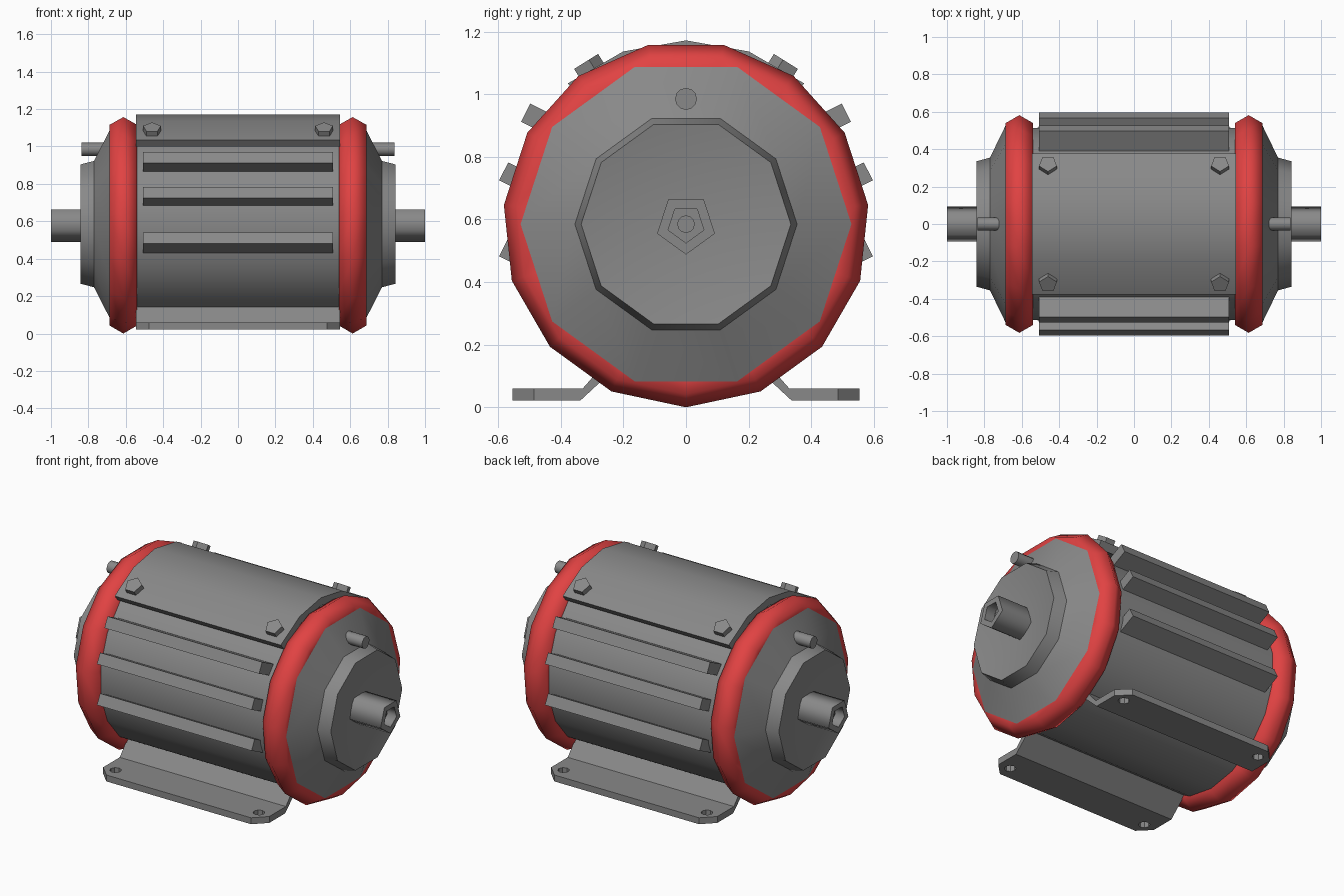
import bpy, bmesh, math
from mathutils import Matrix, Vector

if "Cube" in bpy.data.objects:
    bpy.data.objects.remove(bpy.data.objects["Cube"])

C = 0.585  # height of the motor axis


def material(name, rgb):
    m = bpy.data.materials.new(name)
    m.diffuse_color = (*rgb, 1)
    m.use_nodes = True
    m.node_tree.nodes["Principled BSDF"].inputs["Base Color"].default_value = m.diffuse_color
    return m


GREY = material("steel grey", (0.25, 0.25, 0.25))
RED = material("ring red", (0.75, 0.055, 0.055))


def finish(name, bm, mat=GREY, smooth=40):
    bmesh.ops.remove_doubles(bm, verts=bm.verts, dist=1e-5)
    bmesh.ops.recalc_face_normals(bm, faces=bm.faces)
    me = bpy.data.meshes.new(name)
    bm.to_mesh(me)
    bm.free()
    me.materials.append(mat)
    if smooth:
        me.polygons.foreach_set("use_smooth", [True] * len(me.polygons))
        me.set_sharp_from_angle(angle=math.radians(smooth))
    ob = bpy.data.objects.new(name, me)
    bpy.context.collection.objects.link(ob)
    return ob


def lathe(name, profile, sides, phase=0, mat=GREY, smooth=40, cz=C, closed=False, flip=1):
    """Spin (x, radius) points around a horizontal x axis at height cz."""
    bm = bmesh.new()
    rings = []
    for x, r in profile:
        ring = []
        for i in range(sides):
            a = math.radians(phase) + 2 * math.pi * i / sides
            ring.append(bm.verts.new((x * flip, r * math.sin(a), cz + r * math.cos(a))))
        rings.append(ring)
    pairs = list(zip(rings, rings[1:])) + ([(rings[-1], rings[0])] if closed else [])
    for p, q in pairs:
        for i in range(sides):
            j = (i + 1) % sides
            bm.faces.new((p[i], p[j], q[j], q[i]))
    return finish(name, bm, mat, smooth)


def prism(outline, half):
    """Extrude a (y, z) outline along x from -half to half."""
    bm = bmesh.new()
    f = bm.faces.new([bm.verts.new((-half, y, z)) for y, z in outline])
    ext = bmesh.ops.extrude_face_region(bm, geom=[f])["geom"]
    bmesh.ops.translate(bm, vec=(2 * half, 0, 0),
                        verts=[v for v in ext if isinstance(v, bmesh.types.BMVert)])
    return bm


# Main housing
lathe("housing", [(-0.62, 0), (-0.62, 0.522), (0.62, 0.522), (0.62, 0)], 18)

# Curved top cover
arc = [math.radians(a) for a in (-40, -20, 0, 20, 40)]
cover = [(0.587 * math.sin(a), C + 0.587 * math.cos(a)) for a in arc]
cover += [(0.54 * math.sin(a), C + 0.54 * math.cos(a)) for a in reversed(arc)]
finish("top_cover", prism(cover, 0.545), smooth=35)

# Ends: red ring, cap with dished collar, shaft, pin
for s, side in ((-1, "left"), (1, "right")):
    ring = [(0.613 + 0.084 * math.sin(k * math.pi / 3), 0.501 + 0.084 * math.cos(k * math.pi / 3))
            for k in range(6)]
    lathe(side + "_ring", ring, 15, 12, RED, 70, closed=True, flip=s)
    lathe(side + "_end_cap", [(0.58, 0), (0.58, 0.53), (0.685, 0.53), (0.77, 0.355),
                              (0.843, 0.335), (0.78, 0)], 10, 18, flip=s)
    lathe(side + "_shaft", [(0.72, 0), (0.72, 0.097), (1.0, 0.097), (1.0, 0.06),
                            (0.94, 0.06), (0.94, 0)], 5, 36, smooth=75, flip=s)
    lathe(side + "_shaft_core", [(0.9, 0), (0.9, 0.028), (0.955, 0.028), (0.955, 0)], 12, flip=s)
    lathe(side + "_pin", [(0.64, 0), (0.64, 0.035), (0.838, 0.035), (0.838, 0)], 12,
          cz=0.985, flip=s)

# Hole cutter for the feet
bm = bmesh.new()
for x in (-0.47, 0.47):
    for y in (-0.475, 0.475):
        bmesh.ops.create_cone(bm, cap_ends=True, segments=8, radius1=0.032, radius2=0.032,
                              depth=0.2, matrix=Matrix.Translation((x, y, 0.04)))
cutter = finish("hole_cutter", bm)
cutter.hide_render = True

fins = [((0.527, 0.912), (0.498, 0.97)),
        ((0.597, 0.725), (0.568, 0.782)),
        ((0.597, 0.482), (0.568, 0.54))]
foot = [(0.555, 0.022), (0.555, 0.06), (0.33, 0.06), (0.24, 0.162), (0.215, 0.135), (0.337, 0.022)]

for s, side in ((-1, "front"), (1, "back")):
    # Cooling fins, all tilted the same way
    for i, (lo, up) in enumerate(fins):
        pts = [lo, up, (up[0] - 0.117, up[1] - 0.057), (lo[0] - 0.117, lo[1] - 0.057)]
        finish(f"{side}_fin_{i + 1}", prism([(s * y, z) for y, z in pts], 0.507), smooth=0)

    # Mounting foot with clipped corners and bolt holes
    bm = prism([(s * y, z) for y, z in foot], 0.545)
    corners = [e for e in bm.edges
               if all(abs(v.co.y) > 0.55 for v in e.verts)
               and abs(e.verts[0].co.x - e.verts[1].co.x) < 1e-4]
    bmesh.ops.bevel(bm, geom=corners, offset=0.07, segments=1, affect='EDGES')
    ob = finish(side + "_foot", bm, smooth=0)
    mod = ob.modifiers.new("holes", 'BOOLEAN')
    mod.operation = 'DIFFERENCE'
    mod.solver = 'EXACT'
    mod.object = cutter

    # Cover bolts, pointing outwards from the axis
    for x, end in ((-0.46, "left"), (0.46, "right")):
        a = math.radians(32) * s
        d = Vector((0, math.sin(a), math.cos(a)))
        rot = d.to_track_quat('Z', 'Y').to_matrix().to_4x4()
        bm = bmesh.new()
        bmesh.ops.create_cone(bm, cap_ends=True, segments=5, radius1=0.05, radius2=0.05, depth=0.06,
                              matrix=Matrix.Translation(Vector((x, 0, C)) + d * 0.58) @ rot)
        finish(f"{side}_{end}_bolt", bm, smooth=0)
